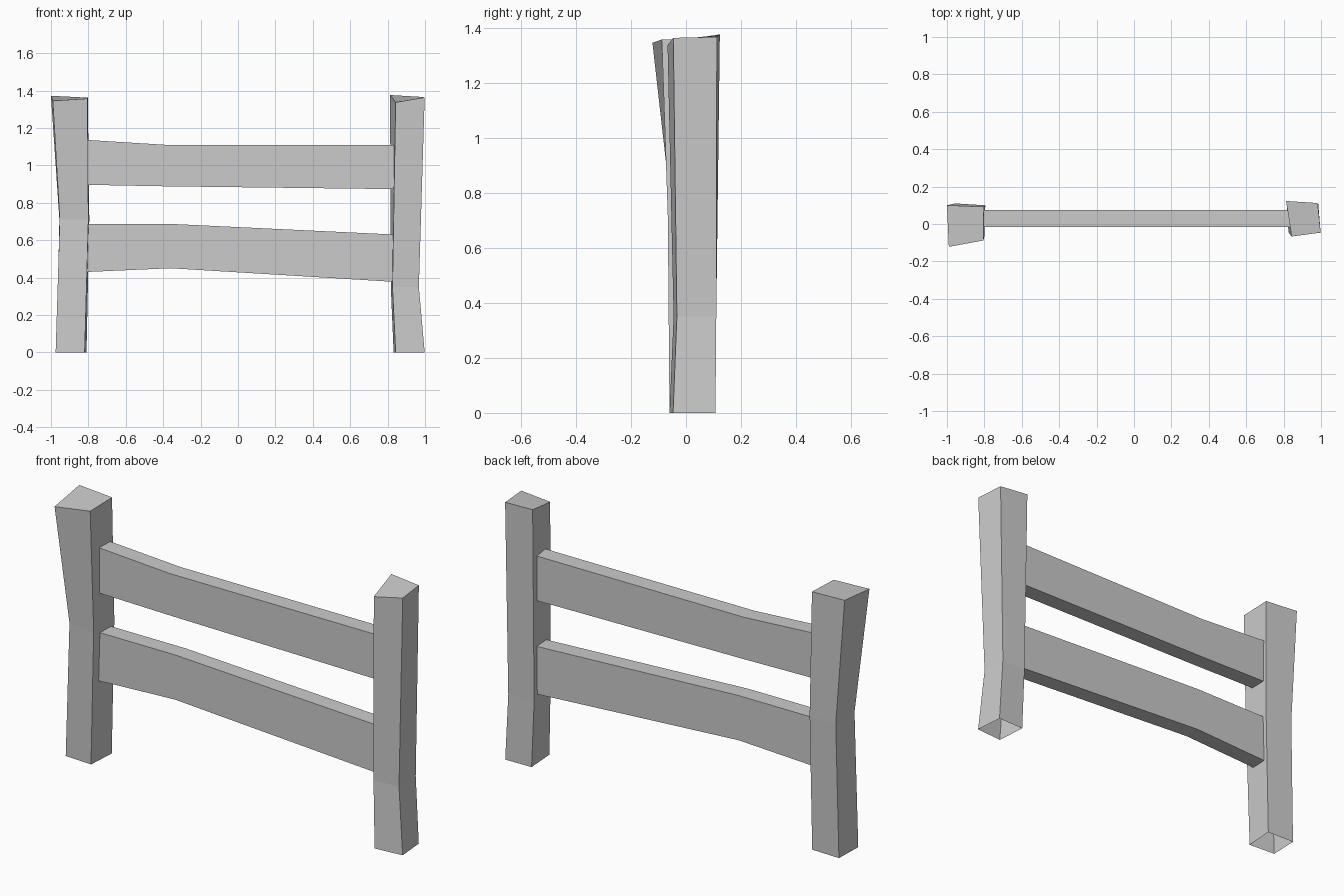
import bpy, bmesh


def loft(name, rings, cap_end=False):
    """Skin a row of four-cornered sections into one beam."""
    bm = bmesh.new()
    loops = [[bm.verts.new(p) for p in ring] for ring in rings]
    for a, b in zip(loops, loops[1:]):
        for i in range(4):
            j = (i + 1) % 4
            bm.faces.new((a[i], a[j], b[j], b[i]))
    if cap_end:
        bm.faces.new(loops[-1])
    bmesh.ops.recalc_face_normals(bm, faces=bm.faces[:])
    mesh = bpy.data.meshes.new(name)
    bm.to_mesh(mesh)
    bm.free()
    obj = bpy.data.objects.new(name, mesh)
    bpy.context.collection.objects.link(obj)


def rail(name, stations, front=-0.015, back=0.075):
    """Plank from (x, bottom z, top z) stations."""
    loft(name, [[(x, front, lo), (x, back, lo), (x, back, hi), (x, front, hi)]
                for x, lo, hi in stations])


# Posts: corners run front left, front right, back right, back left; underside open
loft("left_post", [
    [(-0.975, -0.05, 0), (-0.82, -0.06, 0), (-0.81, 0.10, 0), (-0.97, 0.105, 0)],
    [(-0.953, -0.05, 0.71), (-0.80, -0.066, 0.71), (-0.795, 0.10, 0.71), (-0.955, 0.11, 0.71)],
    [(-0.99, -0.122, 1.345), (-0.805, -0.088, 1.357), (-0.803, 0.092, 1.362), (-1.0, 0.10, 1.372)],
], cap_end=True)

loft("right_post", [
    [(0.843, -0.06, 0), (0.998, -0.047, 0), (0.985, 0.107, 0), (0.832, 0.105, 0)],
    [(0.826, -0.045, 0.35), (0.967, -0.033, 0.35), (0.965, 0.11, 0.35), (0.817, 0.105, 0.35)],
    [(0.843, -0.067, 1.337), (0.998, -0.046, 1.363), (0.982, 0.112, 1.366), (0.813, 0.123, 1.376)],
], cap_end=True)

# Rails
rail("upper_rail", [(-0.81, 0.896, 1.136), (-0.39, 0.888, 1.11), (0.84, 0.873, 1.11)])
rail("lower_rail", [(-0.81, 0.43, 0.687), (-0.36, 0.45, 0.687), (0.84, 0.377, 0.63)])
